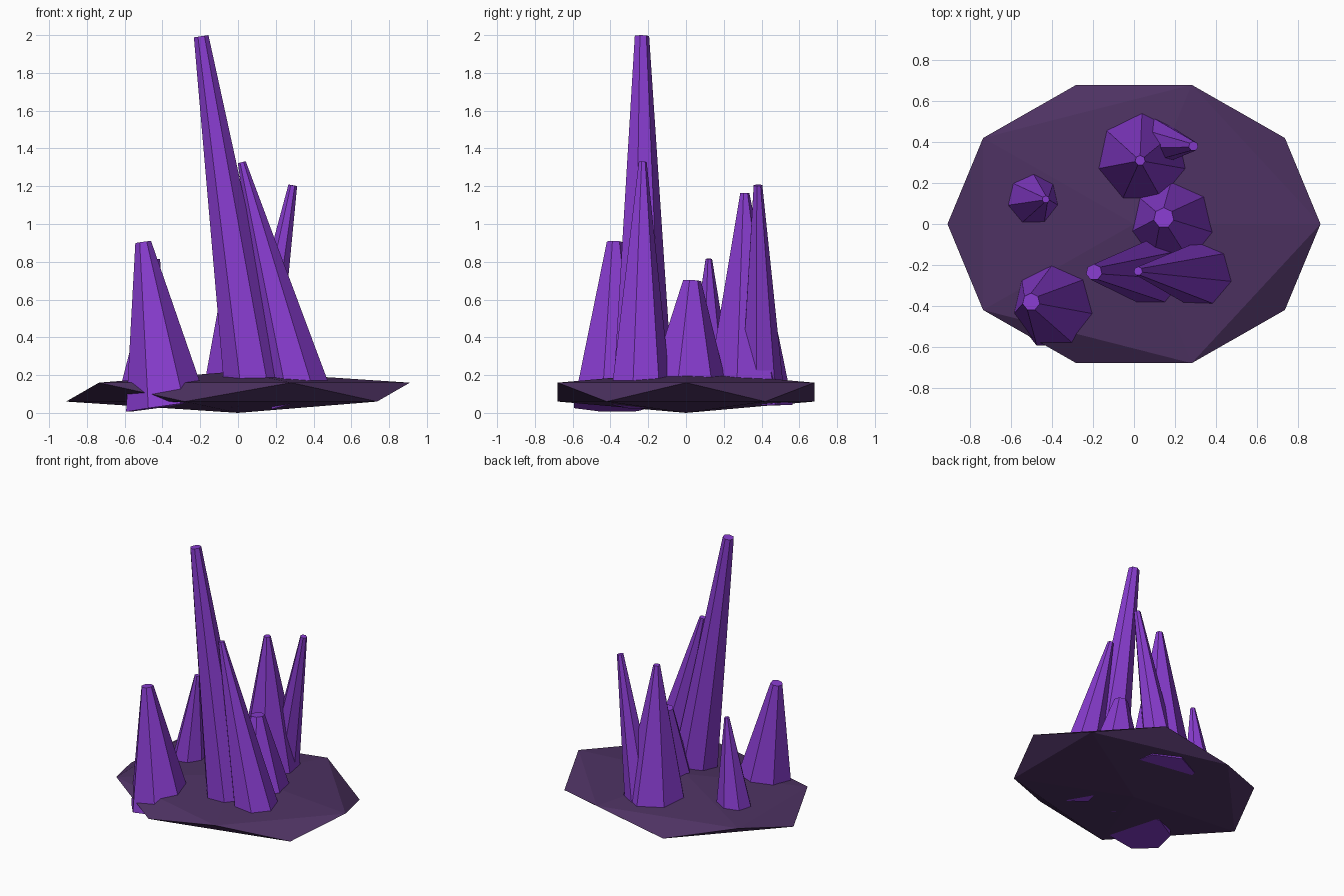
import bpy, bmesh, math
from mathutils import Vector, Matrix

if "Cube" in bpy.data.objects:
    bpy.data.objects.remove(bpy.data.objects["Cube"], do_unlink=True)


def make_material(name, rgb):
    mat = bpy.data.materials.new(name)
    mat.use_nodes = True
    color = (*rgb, 1.0)
    mat.diffuse_color = color
    mat.node_tree.nodes["Principled BSDF"].inputs["Base Color"].default_value = color
    return mat


def make_object(name, bm, mat):
    mesh = bpy.data.meshes.new(name)
    bmesh.ops.recalc_face_normals(bm, faces=bm.faces)
    bm.to_mesh(mesh)
    bm.free()
    mesh.materials.append(mat)
    obj = bpy.data.objects.new(name, mesh)
    bpy.context.collection.objects.link(obj)
    return obj


violet = make_material("crystal violet", (0.245, 0.045, 0.62))
dark_rock = make_material("dark purple rock", (0.075, 0.032, 0.122))

# Rock slab: a flattened icosahedron, two staggered rings and two poles
bm = bmesh.new()
for i in range(10):
    a = i * math.pi / 5
    z = 0.16 if i % 2 == 0 else 0.06
    bm.verts.new((0.91 * math.cos(a), 0.714 * math.sin(a), z))
for z in (0.0, 0.22):
    bm.verts.new((0, 0, z))
bmesh.ops.convex_hull(bm, input=bm.verts[:])
make_object("rock_slab", bm, dark_rock)


# Crystals: seven-sided tapered shafts leaning from a base to a tip
def crystal(name, base, tip, base_radius, tip_radius):
    base, tip = Vector(base), Vector(tip)
    axis = tip - base
    lean = Vector((0, 0, 1)).rotation_difference(axis).to_matrix().to_4x4()
    place = Matrix.Translation((base + tip) / 2) @ lean
    bm = bmesh.new()
    bmesh.ops.create_cone(bm, cap_ends=True, segments=7, radius1=base_radius,
                          radius2=tip_radius, depth=axis.length, matrix=place)
    make_object(name, bm, violet)


crystal("tall_crystal", (0.1, -0.235, 0.05), (-0.195, -0.235, 1.994), 0.17, 0.04)
crystal("leaning_crystal", (0.34, -0.245, 0.06), (0.02, -0.23, 1.327), 0.17, 0.022)
crystal("back_crystal", (0.04, 0.32, 0.04), (0.03, 0.31, 1.165), 0.245, 0.025)
crystal("thin_back_crystal", (0.09, 0.4, 0.1), (0.29, 0.38, 1.205), 0.12, 0.024)
crystal("squat_crystal", (0.19, 0.0, 0.06), (0.145, 0.03, 0.7), 0.24, 0.05)
crystal("front_right_crystal", (-0.38, -0.395, 0.035), (-0.502, -0.38, 0.905), 0.22, 0.043)
crystal("small_crystal", (-0.5, 0.12, 0.07), (-0.43, 0.12, 0.815), 0.14, 0.018)
